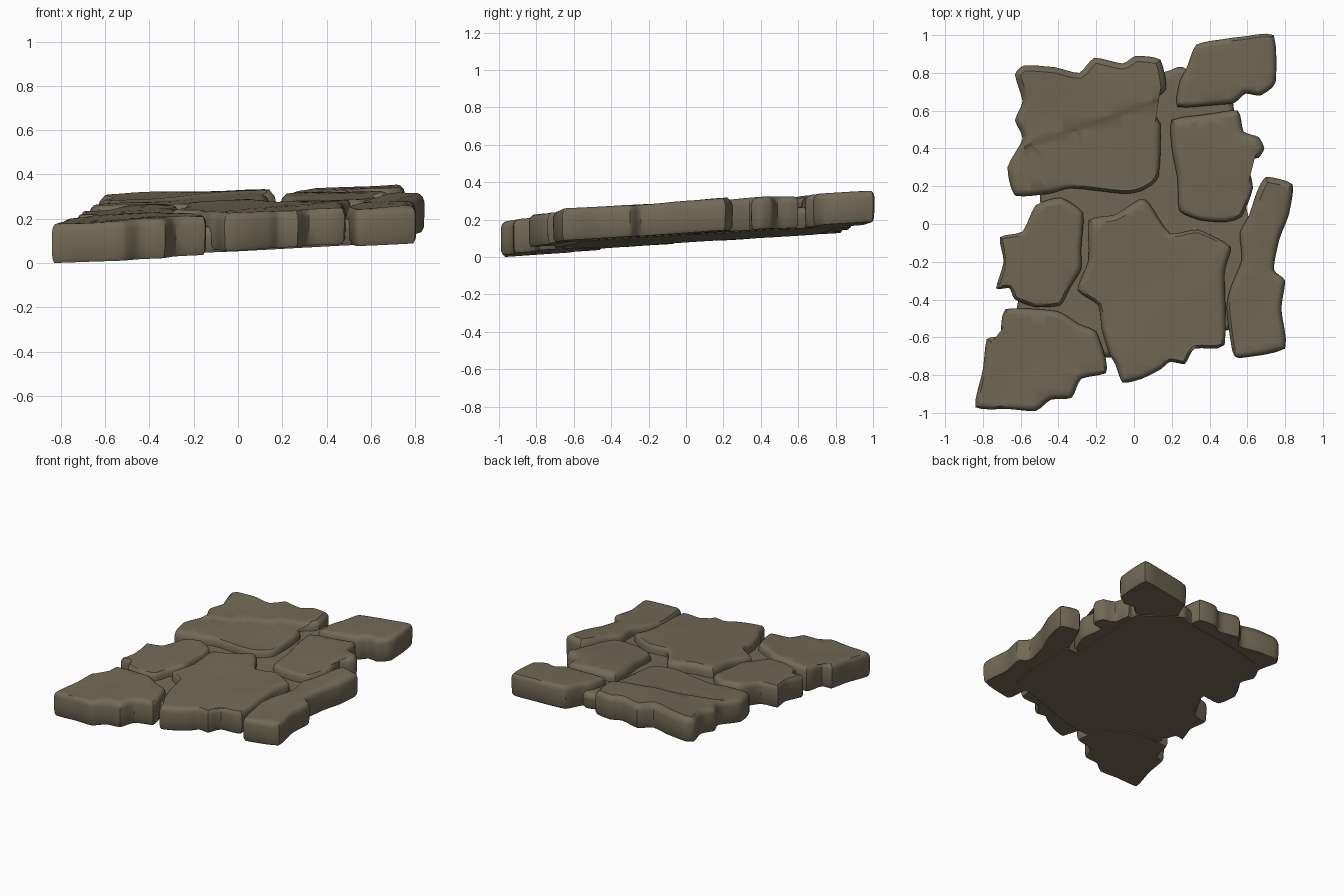
import bpy, bmesh, math
from mathutils import Vector, noise

if "Cube" in bpy.data.objects:
    bpy.data.objects.remove(bpy.data.objects["Cube"])

stone = bpy.data.materials.new("brown_grey_stone")
stone.diffuse_color = (0.17, 0.143, 0.095, 1)
stone.use_nodes = True
stone.node_tree.nodes["Principled BSDF"].inputs["Base Color"].default_value = stone.diffuse_color

THICK = 0.168


def floor_z(x, y):
    """Gently sloping underside shared by the whole pavement."""
    return 0.1 + 0.037 * x + 0.062 * y


def curve_through(pts, cuts=4):
    """Slightly rounded closed outline: blend of straight and smooth interpolation."""
    out, n = [], len(pts)
    for i in range(n):
        a, b, c, d = (Vector(pts[(i + k) % n]) for k in (-1, 0, 1, 2))
        for k in range(cuts):
            t = k / cuts
            smooth = 0.5 * (2 * b + (c - a) * t + (2 * a - 5 * b + 4 * c - d) * t * t
                            + (3 * b - a - 3 * c + d) * t ** 3)
            out.append(smooth.lerp(b.lerp(c, t), 0.45))
    return out


def slab(name, pts, dz=0.0, thick=THICK, relief=0.012, step=None):
    area = sum(pts[i - 1][0] * pts[i][1] - pts[i][0] * pts[i - 1][1] for i in range(len(pts)))
    line = curve_through(pts if area > 0 else pts[::-1])
    n = len(line)
    # outward direction at each outline point
    out = []
    for i in range(n):
        t = (line[(i + 1) % n] - line[i - 1]).normalized()
        out.append(Vector((t.y, -t.x)))
    bm = bmesh.new()
    # stacked rings: underside, wall, rounded shoulder
    rings = []
    for inset, h in ((0.012, 0), (0.002, 0.02), (0, 0.08), (0, thick - 0.035),
                     (0.006, thick - 0.015), (0.016, thick - 0.004), (0.03, thick)):
        ring = []
        for p, o in zip(line, out):
            q = p - o * inset
            ring.append(bm.verts.new((q.x, q.y, floor_z(q.x, q.y) + dz + h)))
        rings.append(ring)
    for lo, hi in zip(rings, rings[1:]):
        for i in range(n):
            j = (i + 1) % n
            bm.faces.new((lo[i], lo[j], hi[j], hi[i]))
    bm.faces.new(rings[0][::-1])
    top = bm.faces.new(rings[-1])
    # worn top surface
    res = bmesh.ops.triangulate(bm, faces=[top])
    caps = res["faces"]
    for axis in (0, 1):
        for k in range(-12, 13):
            co = Vector((0, 0, 0))
            co[axis] = k * 0.08 + 0.013
            no = Vector((0, 0, 0))
            no[axis] = 1
            geom = set(caps)
            for f in caps:
                geom.update(f.edges)
                geom.update(f.verts)
            r = bmesh.ops.bisect_plane(bm, geom=list(geom), plane_co=co, plane_no=no)
            caps = [g for g in r["geom"] if isinstance(g, bmesh.types.BMFace)]
    if step:  # low ledge running across the stone
        (px, py), (qx, qy), rise = step
        d = Vector((qx - px, qy - py, 0)).normalized()
        no = Vector((-d.y, d.x, 0))
        base = Vector((px, py, 0))
        for off in (0.0, 0.02):
            geom = set(caps)
            for f in caps:
                geom.update(f.edges)
                geom.update(f.verts)
            r = bmesh.ops.bisect_plane(bm, geom=list(geom), plane_co=base + no * off, plane_no=no)
            caps = [g for g in r["geom"] if isinstance(g, bmesh.types.BMFace)]
    for v in {v for f in caps for v in f.verts}:
        p = Vector((v.co.x * 3.5, v.co.y * 3.5, len(name) * 1.7))
        v.co.z += relief * noise.noise(p)
        if step:
            v.co.z += rise * min(1, max(0, (v.co - base).dot(no) / 0.02))
    bmesh.ops.recalc_face_normals(bm, faces=bm.faces)
    me = bpy.data.meshes.new(name)
    bm.to_mesh(me)
    bm.free()
    me.materials.append(stone)
    ob = bpy.data.objects.new(name, me)
    bpy.context.collection.objects.link(ob)
    bpy.ops.object.select_all(action="DESELECT")
    ob.select_set(True)
    bpy.context.view_layer.objects.active = ob
    bpy.ops.object.shade_smooth_by_angle(angle=math.radians(40))
    return ob


# paving stones
slab("back_left_stone", [
    (-.63, .79), (-.58, .84), (-.42, .83), (-.29, .80), (-.21, .88), (-.06, .85), (.01, .89),
    (.14, .87), (.17, .71), (.06, .63), (.14, .53), (.13, .25), (.05, .18), (-.05, .16),
    (-.33, .19), (-.45, .16), (-.63, .15), (-.67, .30), (-.59, .45), (-.63, .55), (-.59, .65)],
    step=((-.37, .47), (.06, .62), .012))
slab("back_right_stone", [
    (.23, .62), (.24, .75), (.28, .83), (.33, .95), (.48, .98), (.56, .99), (.74, 1.0),
    (.75, .75), (.67, .68), (.59, .69), (.53, .64), (.43, .63)], relief=0.006)
slab("middle_right_stone", [
    (.20, .55), (.38, .58), (.55, .60), (.58, .49), (.66, .46), (.69, .40), (.66, .35),
    (.60, .34), (.63, .19), (.57, .04), (.48, .01), (.35, .02), (.24, .07), (.23, .24), (.2, .4)])
slab("right_edge_stone", [
    (.70, .25), (.84, .21), (.82, .05), (.77, -.08), (.74, -.24), (.80, -.30), (.78, -.45),
    (.80, -.66), (.56, -.71), (.52, -.67), (.49, -.45), (.51, -.34), (.57, -.19), (.56, -.05),
    (.61, .05), (.65, .17)])
slab("centre_stone", [
    (-.24, .02), (-.10, .05), (.03, .13), (.08, .11), (.19, -.05), (.34, -.03), (.51, -.12),
    (.48, -.26), (.48, -.64), (.32, -.66), (.27, -.74), (.19, -.73), (.14, -.77), (.04, -.82),
    (-.06, -.84), (-.10, -.74), (-.13, -.69), (-.17, -.56), (-.19, -.43), (-.30, -.35),
    (-.24, -.19)], dz=0.008)
slab("middle_left_stone", [
    (-.52, .10), (-.39, .14), (-.27, .06), (-.28, -.13), (-.28, -.24), (-.34, -.34),
    (-.39, -.43), (-.52, -.44), (-.63, -.40), (-.66, -.34), (-.73, -.34), (-.69, -.20),
    (-.71, -.07), (-.59, -.04)])
slab("front_left_stone", [
    (-.68, -.45), (-.41, -.46), (-.29, -.53), (-.20, -.57), (-.15, -.71), (-.15, -.79),
    (-.28, -.82), (-.33, -.92), (-.44, -.93), (-.52, -.99), (-.66, -.98), (-.84, -.97),
    (-.80, -.77), (-.78, -.61), (-.71, -.59)], dz=-0.009, thick=0.178)

# mortar bed seen in the joints and underneath
slab("mortar_bed", [
    (-.52, .70), (.14, .80), (.26, .83), (.50, .66), (.53, .60), (.54, .06), (.64, .02),
    (.64, -.50), (.42, -.58), (.0, -.70), (-.20, -.70), (-.50, -.58), (-.62, -.44), (-.5, .0),
    (-.5, .2)], dz=-0.004, thick=0.115, relief=0.008)
